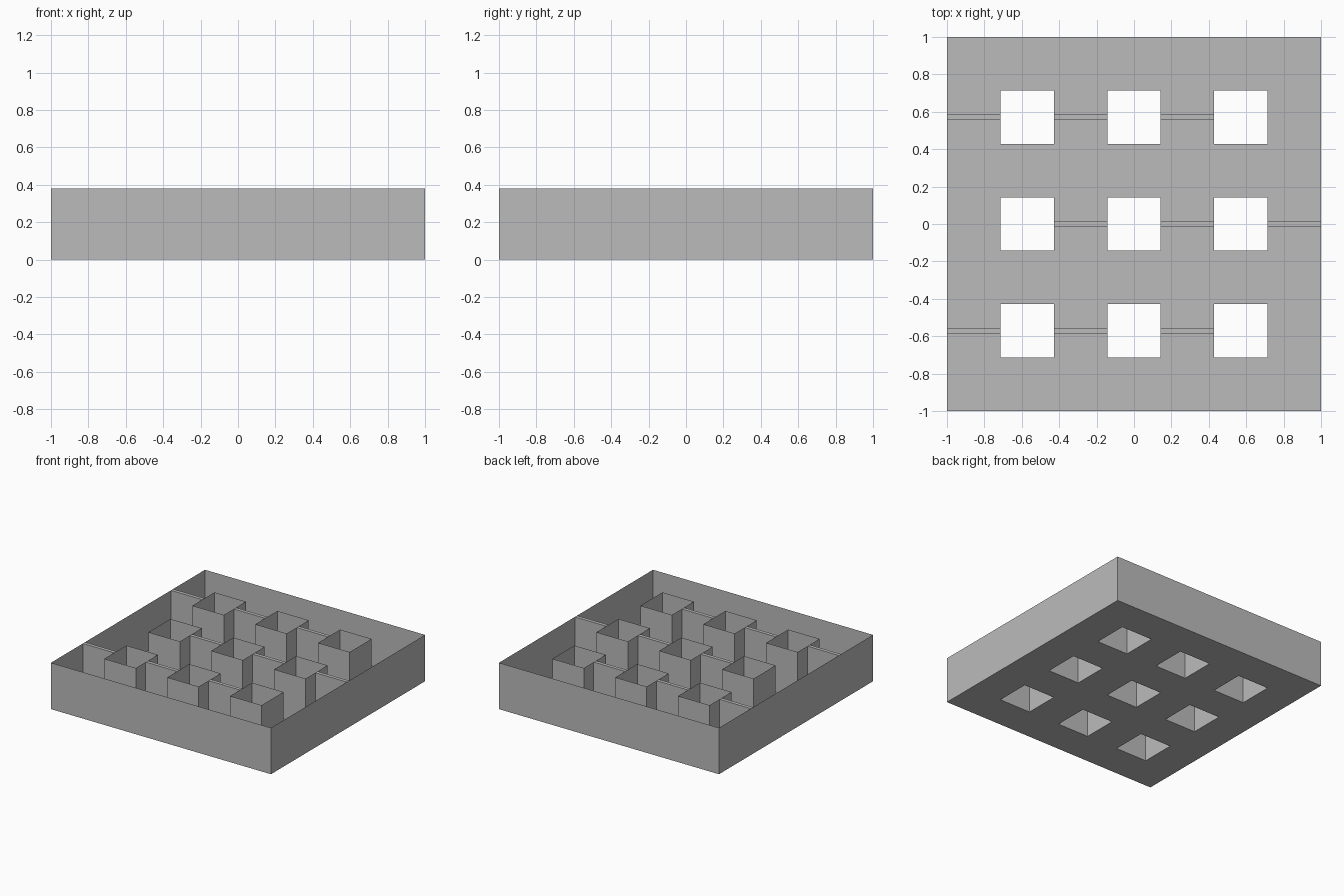
import bpy, bmesh

if "Cube" in bpy.data.objects:
    bpy.data.objects.remove(bpy.data.objects["Cube"])

CELL = 2 / 7          # the plan is a 7 x 7 grid of cells
PITCH = 2 * CELL      # distance between square tubes
HEIGHT = 0.381
THICK = 0.1 * CELL    # divider thickness

grey = bpy.data.materials.new("grey")
grey.diffuse_color = (0.5, 0.5, 0.5, 1)
grey.use_nodes = True
grey.node_tree.nodes["Principled BSDF"].inputs["Base Color"].default_value = grey.diffuse_color


def add_object(name, bm):
    mesh = bpy.data.meshes.new(name)
    bm.to_mesh(mesh)
    bm.free()
    mesh.materials.append(grey)
    obj = bpy.data.objects.new(name, mesh)
    bpy.context.collection.objects.link(obj)
    return obj


# Tray: sheet floor with nine square holes; every open edge rises as a thin wall,
# giving the outer sides and the square tubes
bm = bmesh.new()
bmesh.ops.create_grid(bm, x_segments=7, y_segments=7, size=1)
holes = []
for f in bm.faces:
    c = f.calc_center_median()
    col, row = round(c.x / CELL) + 3, round(c.y / CELL) + 3
    if col % 2 and row % 2:
        holes.append(f)
bmesh.ops.delete(bm, geom=holes, context='FACES')
bmesh.ops.reverse_faces(bm, faces=bm.faces[:])
rim = [e for e in bm.edges if e.is_boundary]
new = bmesh.ops.extrude_edge_only(bm, edges=rim)["geom"]
bmesh.ops.translate(bm, vec=(0, 0, HEIGHT),
                    verts=[g for g in new if isinstance(g, bmesh.types.BMVert)])
add_object("tray_with_tubes", bm)


# Dividers: each row of tubes is joined up and tied to one side wall,
# alternating sides so the channel winds back and forth
def divider(name, x0, x1, y):
    bm = bmesh.new()
    bmesh.ops.create_cube(bm, size=1)
    bmesh.ops.scale(bm, vec=(x1 - x0, THICK, HEIGHT), verts=bm.verts)
    bmesh.ops.translate(bm, vec=((x0 + x1) / 2, y, HEIGHT / 2), verts=bm.verts)
    add_object(name, bm)


for row, side in ((-1, -1), (0, 1), (1, -1)):
    for i, x in enumerate((-PITCH / 2, PITCH / 2, side * (1 - CELL / 2))):
        divider(f"divider_{row + 1}_{i}", x - CELL / 2, x + CELL / 2, row * PITCH)
